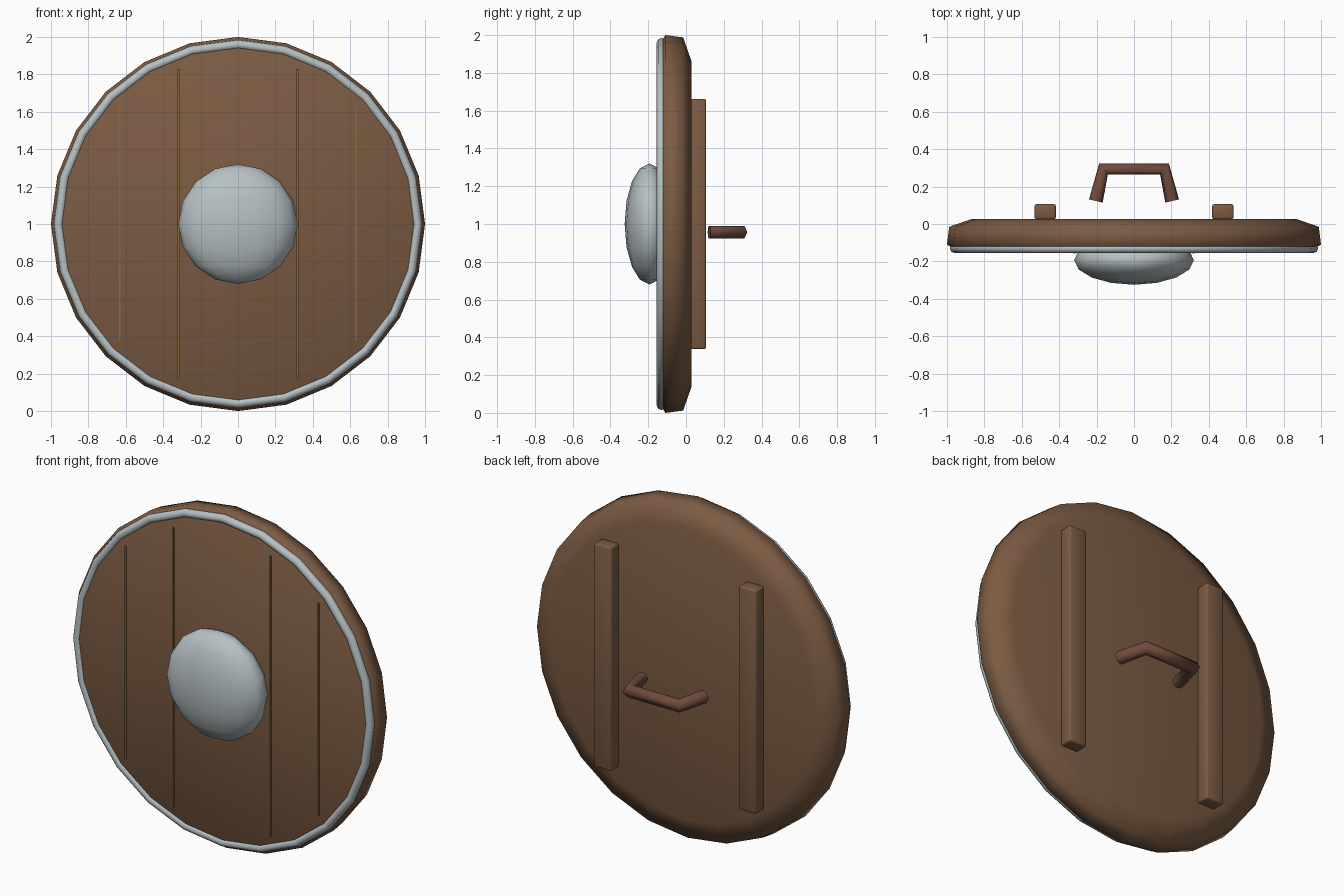
import bpy, bmesh, math
from mathutils import Matrix

if "Cube" in bpy.data.objects:
    bpy.data.objects.remove(bpy.data.objects["Cube"])


def material(name, rgb):
    m = bpy.data.materials.new(name)
    m.diffuse_color = (*rgb, 1)
    m.use_nodes = True
    m.node_tree.nodes["Principled BSDF"].inputs["Base Color"].default_value = m.diffuse_color
    return m


WOOD = material("wood", (0.20, 0.105, 0.055))
SEAM = material("seam", (0.26, 0.15, 0.05))
GRIP = material("grip_wood", (0.16, 0.07, 0.045))
STEEL = material("steel", (0.47, 0.53, 0.55))


def finish(obj, name, mat, angle=None):
    obj.name = name
    obj.data.materials.append(mat)
    if angle:
        bpy.ops.object.select_all(action='DESELECT')
        obj.select_set(True)
        bpy.context.view_layer.objects.active = obj
        bpy.ops.object.shade_smooth_by_angle(angle=math.radians(angle))
    return obj


def box(name, x, y, z, sx, sy, sz, mat, bevel=0):
    bpy.ops.mesh.primitive_cube_add(size=1, location=(x, y, z))
    obj = bpy.context.object
    obj.data.transform(Matrix.Diagonal((sx, sy, sz, 1)))
    if bevel:
        bm = bmesh.new()
        bm.from_mesh(obj.data)
        bmesh.ops.bevel(bm, geom=bm.edges[:], offset=bevel, segments=2, profile=0.5, affect='EDGES')
        bm.to_mesh(obj.data)
        bm.free()
    return finish(obj, name, mat, 50 if bevel else None)


# Wooden disc: rings (radius, y) joined around the y axis, chamfered front and back
N = 24
bm = bmesh.new()
rings = []
for r, y in ((0.935, -0.148), (1.0, -0.110), (0.988, -0.015), (0.865, 0.028)):
    rings.append([bm.verts.new((r * math.cos(2 * math.pi * i / N), y,
                                1 + r * math.sin(2 * math.pi * i / N))) for i in range(N)])
for a, b in zip(rings, rings[1:]):
    for i in range(N):
        j = (i + 1) % N
        bm.faces.new((a[i], a[j], b[j], b[i]))
bm.faces.new(rings[0])
bm.faces.new(rings[-1])
bmesh.ops.recalc_face_normals(bm, faces=bm.faces)
mesh = bpy.data.meshes.new("shield_board")
bm.to_mesh(mesh)
bm.free()
board = bpy.data.objects.new("shield_board", mesh)
bpy.context.collection.objects.link(board)
finish(board, "shield_board", WOOD, 75)

# Metal rim ring on the front
bpy.ops.mesh.primitive_torus_add(major_segments=N, minor_segments=8, major_radius=0.96,
                                 minor_radius=0.025, location=(0, -0.130, 1),
                                 rotation=(math.pi / 2, 0, 0))
finish(bpy.context.object, "metal_rim", STEEL, 60)

# Flattened central boss
bpy.ops.mesh.primitive_uv_sphere_add(segments=16, ring_count=8, radius=0.32, location=(0, -0.193, 1))
boss = bpy.context.object
boss.data.transform(Matrix.Diagonal((1, 0.132 / 0.32, 1, 1)))
finish(boss, "boss", STEEL, 60)

for side, label in ((-1, "left"), (1, "right")):
    # Thin plank seams on the front
    box(f"inner_seam_{label}", side * 0.318, -0.148, 1, 0.010, 0.018, 1.66, SEAM)
    box(f"outer_seam_{label}", side * 0.632, -0.146, 1.005, 0.010, 0.018, 1.26, SEAM)
    # Upright battens on the back
    box(f"batten_{label}", side * 0.475, 0.066, 1.0, 0.114, 0.08, 1.325, WOOD, 0.01)

# Bent hand grip
curve = bpy.data.curves.new("hand_grip", 'CURVE')
curve.dimensions = '3D'
curve.bevel_depth = 0.0375
curve.bevel_resolution = 1
curve.use_fill_caps = True
spline = curve.splines.new('POLY')
path = ((-0.204, 0.123), (-0.163, 0.295), (0.163, 0.295), (0.204, 0.123))
spline.points.add(len(path) - 1)
for p, (x, y) in zip(spline.points, path):
    p.co = (x, y, 0.957, 1)
grip = bpy.data.objects.new("hand_grip", curve)
bpy.context.collection.objects.link(grip)
finish(grip, "hand_grip", GRIP)
